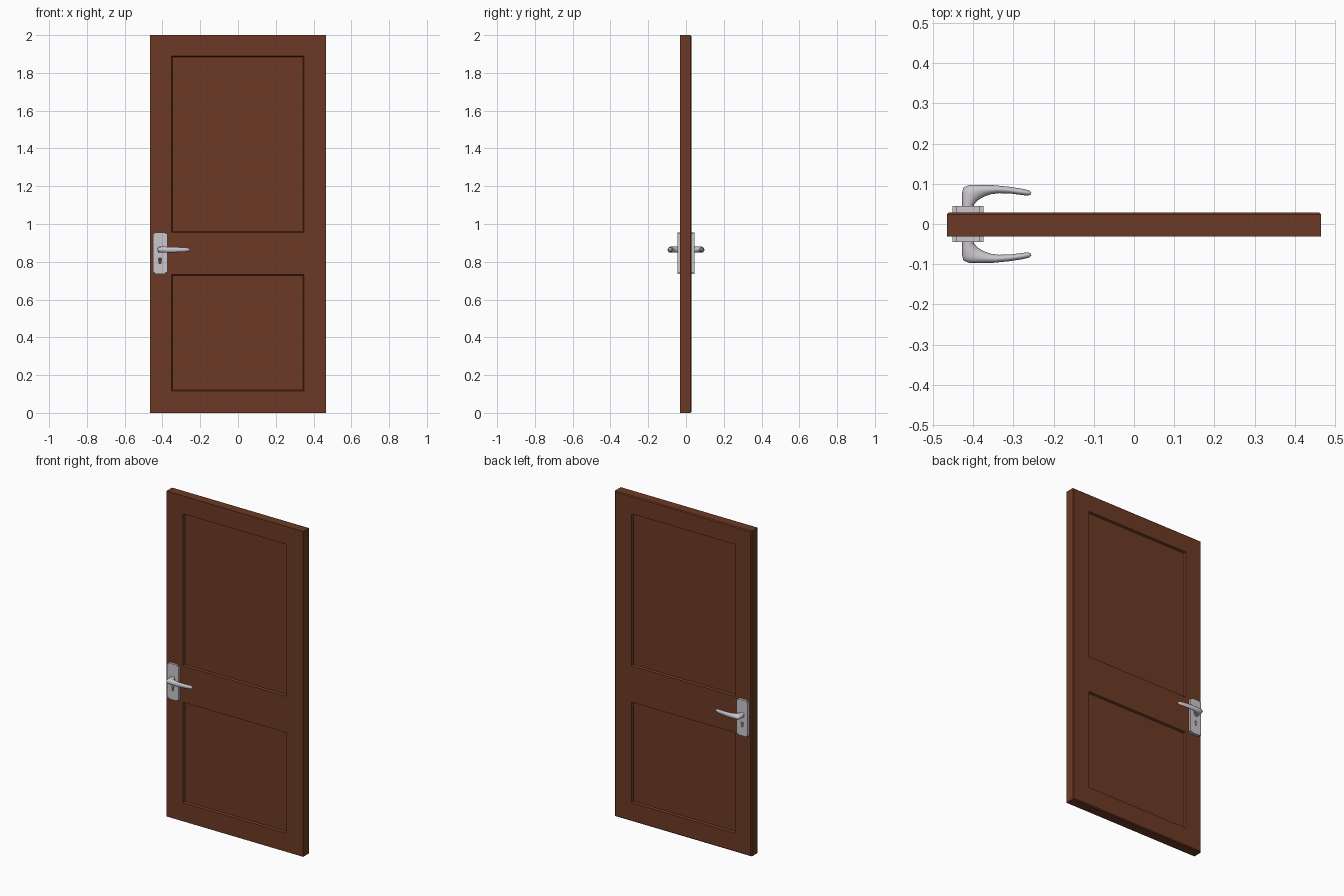
import bpy, bmesh, math
from mathutils import Vector

if "Cube" in bpy.data.objects:
    bpy.data.objects.remove(bpy.data.objects["Cube"])


def material(name, rgb):
    m = bpy.data.materials.new(name)
    m.diffuse_color = (*rgb, 1)
    m.use_nodes = True
    m.node_tree.nodes["Principled BSDF"].inputs["Base Color"].default_value = m.diffuse_color
    return m


WOOD = material("brown_wood", (0.15, 0.042, 0.018))
METAL = material("satin_metal", (0.60, 0.57, 0.61))


def finish(bm, name, mat):
    bmesh.ops.recalc_face_normals(bm, faces=bm.faces)
    me = bpy.data.meshes.new(name)
    bm.to_mesh(me)
    bm.free()
    me.materials.append(mat)
    ob = bpy.data.objects.new(name, me)
    bpy.context.collection.objects.link(ob)
    return ob


def prism(name, outline, y0, y1, mat):
    """Extrude an (x, z) outline between two y values."""
    bm = bmesh.new()
    f = bm.faces.new([bm.verts.new((x, y0, z)) for x, z in outline])
    r = bmesh.ops.extrude_face_region(bm, geom=[f])
    for v in r["geom"]:
        if isinstance(v, bmesh.types.BMVert):
            v.co.y = y1
    return finish(bm, name, mat)


# Door leaf: a grid on each side, joined round the rim
FRONT, BACK = -0.031, 0.029
XS = (-0.465, -0.353, 0.35, 0.465)
ZS = (0, 0.115, 0.732, 0.956, 1.89, 2.0)
bm = bmesh.new()
panels = []
for y in (FRONT, BACK):
    g = [[bm.verts.new((x, y, z)) for z in ZS] for x in XS]
    for i in range(3):
        for j in range(5):
            f = bm.faces.new((g[i][j], g[i + 1][j], g[i + 1][j + 1], g[i][j + 1]))
            if i == 1 and j in (1, 3):
                panels.append(f)
bmesh.ops.bridge_loops(bm, edges=[e for e in bm.edges if e.is_boundary])
bmesh.ops.recalc_face_normals(bm, faces=bm.faces)
# Sunken panels on both sides
bmesh.ops.inset_individual(bm, faces=panels, thickness=0.007, depth=-0.012)
# Small chamfer round the back rim
rim = [e for e in bm.edges
       if all(abs(v.co.y - BACK) < 1e-5 for v in e.verts)
       and any(abs(f.normal.y) < 0.1 for f in e.link_faces)
       and (all(abs(abs(v.co.x) - 0.465) < 1e-5 for v in e.verts)
            or all(v.co.z < 1e-5 for v in e.verts)
            or all(v.co.z > 1.9999 for v in e.verts))]
bmesh.ops.bevel(bm, geom=rim, offset=0.005, segments=1, affect='EDGES')
finish(bm, "door_leaf", WOOD)

# Backplate outline with notched corners
PX0, PX1, PZ0, PZ1, NX, NZ = -0.451, -0.374, 0.735, 0.956, 0.010, 0.007
PLATE = [(PX0 + NX, PZ0), (PX1 - NX, PZ0), (PX1 - NX, PZ0 + NZ), (PX1, PZ0 + NZ),
         (PX1, PZ1 - NZ), (PX1 - NX, PZ1 - NZ), (PX1 - NX, PZ1), (PX0 + NX, PZ1),
         (PX0 + NX, PZ1 - NZ), (PX0, PZ1 - NZ), (PX0, PZ0 + NZ), (PX0 + NX, PZ0 + NZ)]

# Keyhole outline: round top with a flared slot
KX, KZ, KR = -0.413, 0.812, 0.008
KEYHOLE = [(KX + KR * math.cos(math.radians(a)), KZ + KR * math.sin(math.radians(a)))
           for a in range(-60, 241, 20)]
KEYHOLE += [(KX - 0.005, KZ - 0.022), (KX + 0.005, KZ - 0.022)]

# Lever plan: outer (x, out), inner (x, out), half height
LEVER = [(-.427, .040, -.399, .040, .016), (-.427, .060, -.398, .048, .016),
         (-.427, .080, -.389, .058, .016), (-.424, .091, -.380, .064, .016),
         (-.410, .0965, -.370, .069, .016), (-.385, .097, -.355, .074, .015),
         (-.350, .0965, -.335, .0765, .0145), (-.310, .0925, -.308, .076, .013),
         (-.280, .088, -.282, .0725, .012), (-.262, .084, -.265, .0705, .010),
         (-.255, .0785, -.257, .0725, .005)]
LZ, SEG = 0.864, 20


def lever(name, s):
    bm = bmesh.new()
    rings = []
    for ox, oy, ix, iy, h in LEVER:
        a, b = Vector((ox, s * oy, LZ)), Vector((ix, s * iy, LZ))
        ring = []
        for k in range(SEG):
            t = 2 * math.pi * k / SEG
            p = (a + b) / 2 + (a - b) / 2 * math.cos(t)
            p.z += h * math.sin(t)
            ring.append(bm.verts.new(p))
        rings.append(ring)
    for r, q in zip(rings, rings[1:]):
        for k in range(SEG):
            n = (k + 1) % SEG
            bm.faces.new((r[k], r[n], q[n], q[k]))
    bm.faces.new(rings[0])
    bm.faces.new(rings[-1])
    return finish(bm, name, METAL)


def smooth(ob):
    bpy.ops.object.select_all(action='DESELECT')
    ob.select_set(True)
    bpy.context.view_layer.objects.active = ob
    bpy.ops.object.shade_smooth_by_angle(angle=math.radians(50))


# Handle set on each side of the door
for side, s, face in (("front", -1, FRONT), ("back", 1, BACK)):
    plate = prism(side + "_backplate", PLATE, face - s * 0.001, s * 0.0445, METAL)
    cutter = prism(side + "_keyhole_cutter", KEYHOLE, face - s * 0.01, s * 0.06, METAL)
    cutter.hide_render = True
    mod = plate.modifiers.new("keyhole", 'BOOLEAN')
    mod.object, mod.operation, mod.solver = cutter, 'DIFFERENCE', 'EXACT'
    bpy.context.view_layer.objects.active = plate
    bpy.ops.object.modifier_apply(modifier=mod.name)
    bpy.data.objects.remove(cutter)
    smooth(lever(side + "_lever", s))
